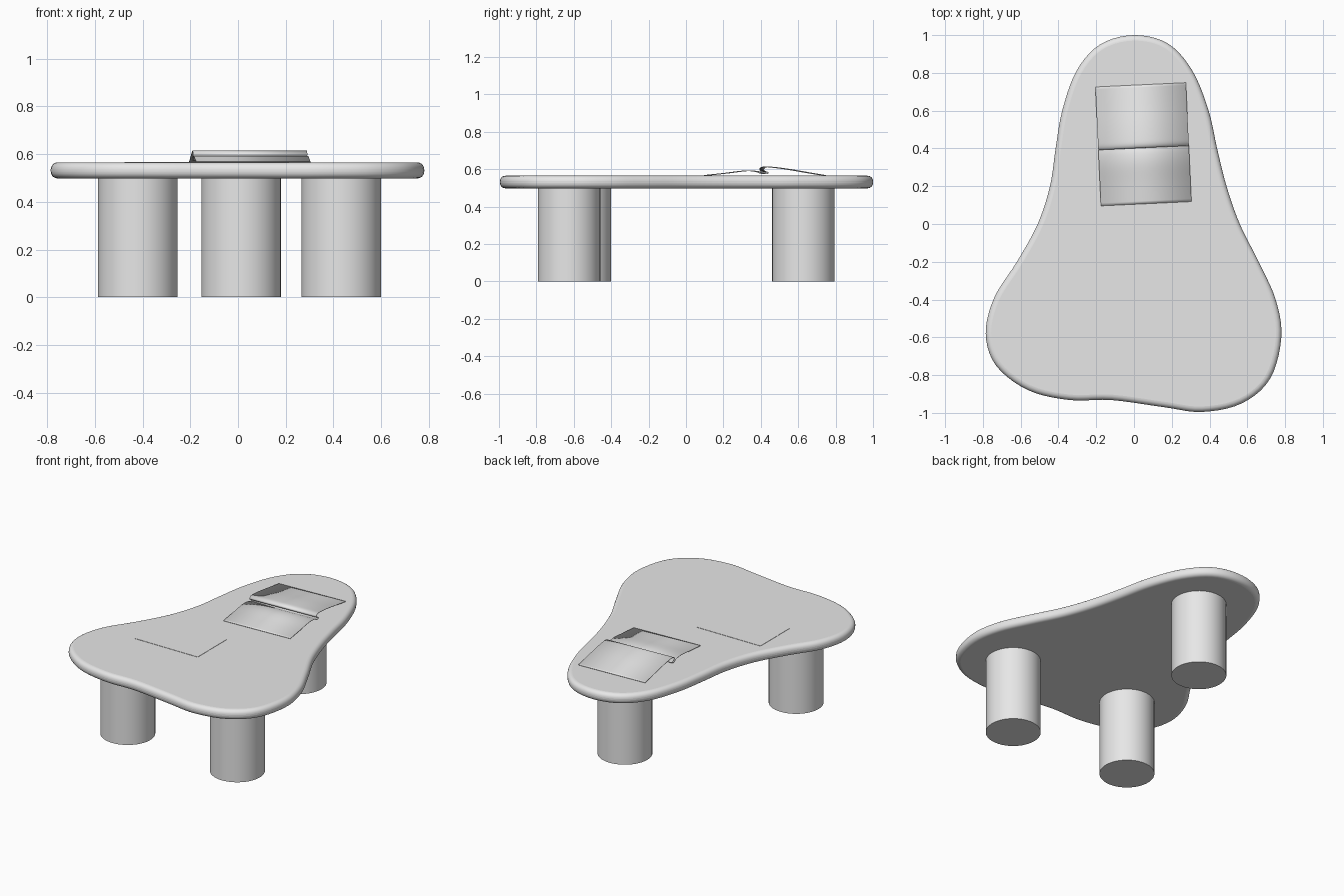
import bpy, bmesh, math
from mathutils import Vector

cube = bpy.data.objects.get("Cube")
if cube:
    bpy.data.objects.remove(cube, do_unlink=True)

TOP, UNDER = 0.565, 0.498

grey = bpy.data.materials.new("plain grey")
grey.use_nodes = True
grey.diffuse_color = (0.8, 0.8, 0.8, 1)
grey.node_tree.nodes["Principled BSDF"].inputs["Base Color"].default_value = (0.8, 0.8, 0.8, 1)


def smooth_path(points, steps, closed):
    """Smooth curve running through every point."""
    pts = [Vector(p) for p in points]
    n = len(pts)
    get = (lambda i: pts[i % n]) if closed else (lambda i: pts[min(max(i, 0), n - 1)])
    path = []
    for i in range(n if closed else n - 1):
        a, b, c, d = (get(i + k) for k in (-1, 0, 1, 2))
        for s in range(steps):
            t = s / steps
            path.append(b + (c - a) * t / 2 + (a * 2 - b * 5 + c * 4 - d) * t**2 / 2
                        + (b * 3 - a - c * 3 + d) * t**3 / 2)
    return path if closed else path + [pts[-1]]


def add_object(name, bm):
    bmesh.ops.recalc_face_normals(bm, faces=bm.faces)
    mesh = bpy.data.meshes.new(name)
    bm.to_mesh(mesh)
    bm.free()
    mesh.materials.append(grey)
    obj = bpy.data.objects.new(name, mesh)
    bpy.context.collection.objects.link(obj)
    return obj


def shade(obj, angle):
    bpy.ops.object.select_all(action='DESELECT')
    obj.select_set(True)
    bpy.context.view_layer.objects.active = obj
    bpy.ops.object.shade_smooth_by_angle(angle=math.radians(angle))


# Tabletop: freeform three-lobed slab with a rounded rim
outline = [(0, 1), (.18, .955), (.31, .81), (.395, .6), (.44, .4), (.49, .2),
           (.56, 0), (.66, -.2), (.75, -.4), (.78, -.6), (.72, -.82), (.57, -.95),
           (.36, -.995), (.16, -.97), (-.12, -.932), (-.34, -.932), (-.56, -.88),
           (-.73, -.75), (-.785, -.58), (-.74, -.39), (-.62, -.2), (-.51, 0),
           (-.445, .2), (-.415, .4), (-.38, .6), (-.305, .81), (-.18, .95)]
bm = bmesh.new()
base = bm.faces.new([bm.verts.new((p.x, p.y, UNDER)) for p in smooth_path(outline, 5, True)])
side = bmesh.ops.extrude_face_region(bm, geom=[base], use_keep_orig=True)
bmesh.ops.translate(bm, vec=(0, 0, TOP - UNDER),
                    verts=[g for g in side["geom"] if isinstance(g, bmesh.types.BMVert)])
tabletop = add_object("tabletop", bm)
bevel = tabletop.modifiers.new("rounded rim", 'BEVEL')
bevel.width = 0.029
bevel.segments = 6
bevel.limit_method = 'ANGLE'
bevel.angle_limit = math.radians(60)
shade(tabletop, 40)

# Legs: three thick cylinders
for name, x, y in (("front_left_leg", .433, -.625), ("front_right_leg", -.42, -.567),
                   ("back_leg", .013, .628)):
    bm = bmesh.new()
    bmesh.ops.create_cone(bm, cap_ends=True, segments=48, radius1=.167, radius2=.167, depth=.51)
    leg = add_object(name, bm)
    leg.location = (x, y, .255)
    shade(leg, 40)

# Open magazine: one thin curved sheet with a curled spine
profile = [(-.31, .567), (-.2, .579), (-.1, .591), (-.04, .588), (0, .575), (.012, .582),
           (-.006, .59), (-.012, .602), (.005, .612), (.04, .611), (.12, .601),
           (.22, .584), (.32, .567)]
bm = bmesh.new()
rows = [[bm.verts.new((x, p.x, p.y)) for x in (-.24, .24)] for p in smooth_path(profile, 5, False)]
for (a, b), (c, d) in zip(rows, rows[1:]):
    bm.faces.new((a, b, d, c))
magazine = add_object("open_magazine", bm)
magazine.location = (.05, .417, 0)
magazine.rotation_euler.z = math.radians(2.7)
thick = magazine.modifiers.new("paper thickness", 'SOLIDIFY')
thick.thickness = 0.003
thick.offset = 0
shade(magazine, 50)

# Flat sheet lying on the table
bm = bmesh.new()
bmesh.ops.create_cube(bm, size=1)
bmesh.ops.scale(bm, vec=(.47, .31, .004), verts=bm.verts)
sheet = add_object("paper_sheet", bm)
sheet.location = (-.24, -.265, TOP)
